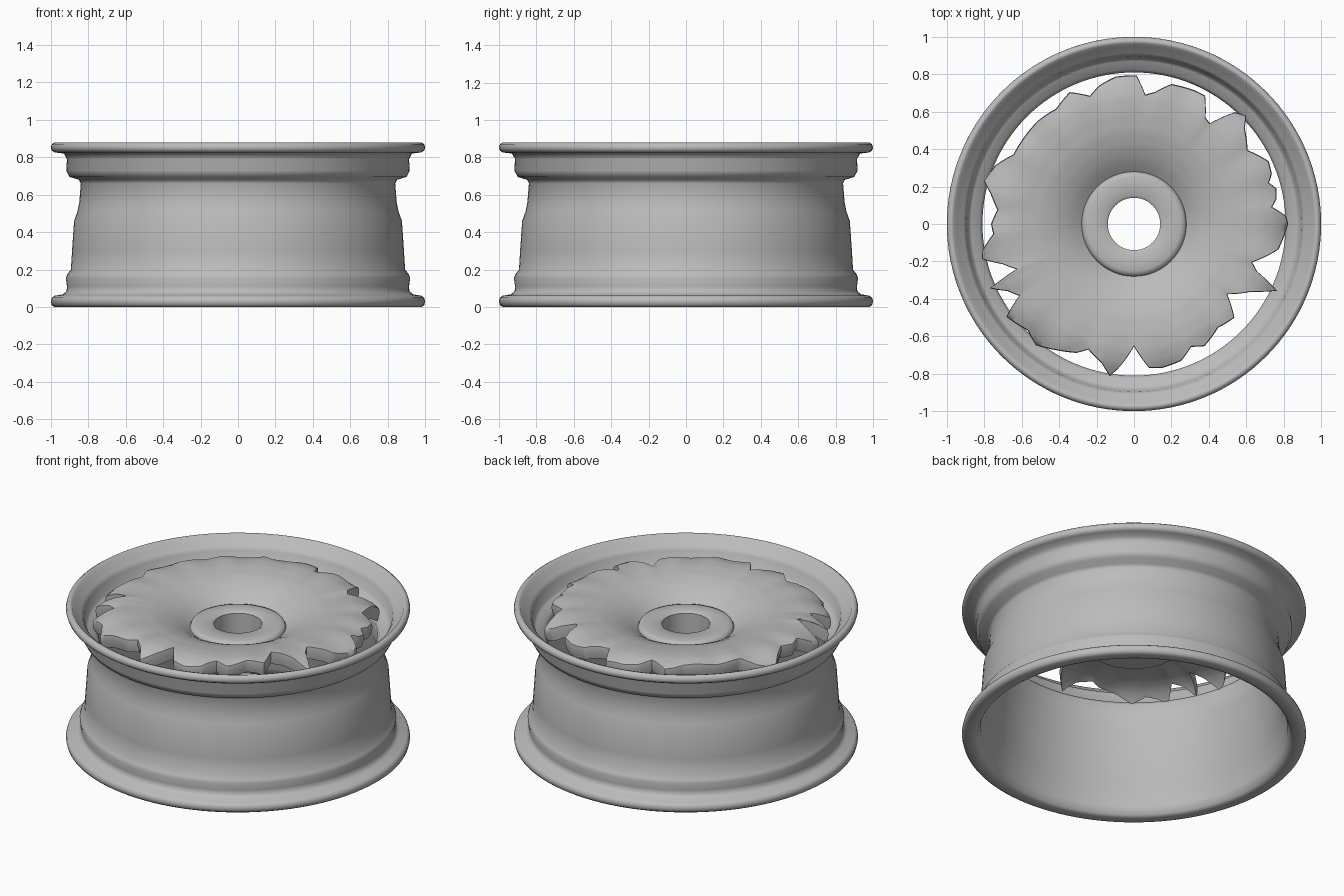
import bpy, bmesh, math
from math import sin, cos, pi, radians

cube = bpy.data.objects.get("Cube")
if cube:
    bpy.data.objects.remove(cube, do_unlink=True)

metal = bpy.data.materials.new("cast_grey_metal")
metal.use_nodes = True
grey = (0.5, 0.5, 0.5, 1)
metal.diffuse_color = grey
metal.node_tree.nodes["Principled BSDF"].inputs["Base Color"].default_value = grey


def ring_solid(name, section, steps, angle):
    """Sweep a closed cross-section, given per angle, around the axle."""
    bm = bmesh.new()
    rings = []
    for i in range(steps):
        a = 2 * pi * i / steps
        rings.append([bm.verts.new((r * cos(a), r * sin(a), z)) for r, z in section(a)])
    for i, ring in enumerate(rings):
        nxt = rings[(i + 1) % steps]
        for j in range(len(ring)):
            k = (j + 1) % len(ring)
            bm.faces.new((ring[j], nxt[j], nxt[k], ring[k]))
    bmesh.ops.recalc_face_normals(bm, faces=bm.faces)
    mesh = bpy.data.meshes.new(name)
    bm.to_mesh(mesh)
    bm.free()
    mesh.materials.append(metal)
    obj = bpy.data.objects.new(name, mesh)
    bpy.context.collection.objects.link(obj)
    bpy.ops.object.select_all(action='DESELECT')
    obj.select_set(True)
    bpy.context.view_layer.objects.active = obj
    bpy.ops.object.shade_smooth_by_angle(angle=radians(angle))


def interpolate(x, points):
    for (x0, y0), (x1, y1) in zip(points, points[1:]):
        if x <= x1:
            return y0 + (y1 - y0) * max(0, (x - x0) / (x1 - x0))
    return points[-1][1]


# Barrel with rolled flanges, bead seats and a drop centre
outside = [(.91, .01), (.93, 0), (.98, 0), (.995, .01), (1, .03), (.995, .05), (.98, .06),
           (.935, .068), (.916, .085), (.914, .11), (.92, .155), (.912, .175), (.893, .2),
           (.887, .3), (.876, .46), (.858, .51), (.848, .56), (.84, .66), (.85, .68),
           (.9, .695), (.918, .73), (.914, .79), (.93, .82), (.98, .826), (.995, .836),
           (1, .852), (.995, .87), (.98, .88)]
inside = [(.965, .876), (.95, .848), (.912, .828), (.897, .805), (.884, .74), (.87, .728),
          (.825, .715), (.81, .69), (.814, .57), (.835, .5), (.862, .2), (.886, .15),
          (.893, .06)]
ring_solid("rim_barrel", lambda a: outside + inside, 128, 65)

# Ragged scalloped outline of the wheel face: angle in degrees, radius
scallops = [(0, .82), (3, .81), (7, .74), (10, .77), (14, .78), (17, .75), (20, .78),
            (25, .79), (33, .72), (41, .78), (44, .83), (48, .8), (53, .67), (56, .68),
            (61, .78), (66, .78), (75, .77), (81, .71), (85, .69), (89, .79), (97, .79),
            (104, .76), (109, .72), (116, .78), (124, .74), (133, .75), (150, .74),
            (157, .8), (164, .83), (168, .78), (174, .73), (180, .76), (184, .75),
            (190, .82), (193, .83), (197, .73), (201, .67), (204, .84), (208, .76),
            (212, .72), (216, .84), (225, .8), (231, .83), (238, .79), (246, .75),
            (250, .71), (257, .76), (261, .82), (265, .75), (270, .65), (276, .77),
            (281, .78), (289, .77), (295, .72), (300, .75), (309, .71), (317, .73),
            (323, .62), (330, .72), (335, .84), (339, .7), (342, .66), (350, .78), (360, .82)]

# Height of the dished face across its radius
dish = [(.26, .72), (.3, .75), (.35, .783), (.42, .815), (.5, .838), (.6, .85), (.68, .85),
        (.75, .835), (.8, .81), (.86, .765)]
fractions = [i / 20 for i in range(21)]


def face_section(a):
    edge = interpolate(math.degrees(a), scallops)
    radii = [.26 + (edge - .26) * f for f in fractions]
    ripple = [.006 * sin(20 * a) * f ** 4 for f in fractions]
    top = [(r, interpolate(r, dish) + w) for r, w in zip(radii, ripple)]
    lip = [(edge + .004, top[-1][1] - .03)]
    bottom = [(r - .01 * f, z - .055 - .025 * f) for (r, z), f in zip(top, fractions)]
    return top + lip + bottom[::-1]


ring_solid("scalloped_wheel_face", face_section, 360, 50)

# Central hub with its bored hole
hub = [(.14, .62), (.27, .62), (.28, .635), (.28, .735), (.27, .755), (.25, .76),
       (.155, .766), (.14, .755)]
ring_solid("centre_hub", lambda a: hub, 64, 50)
